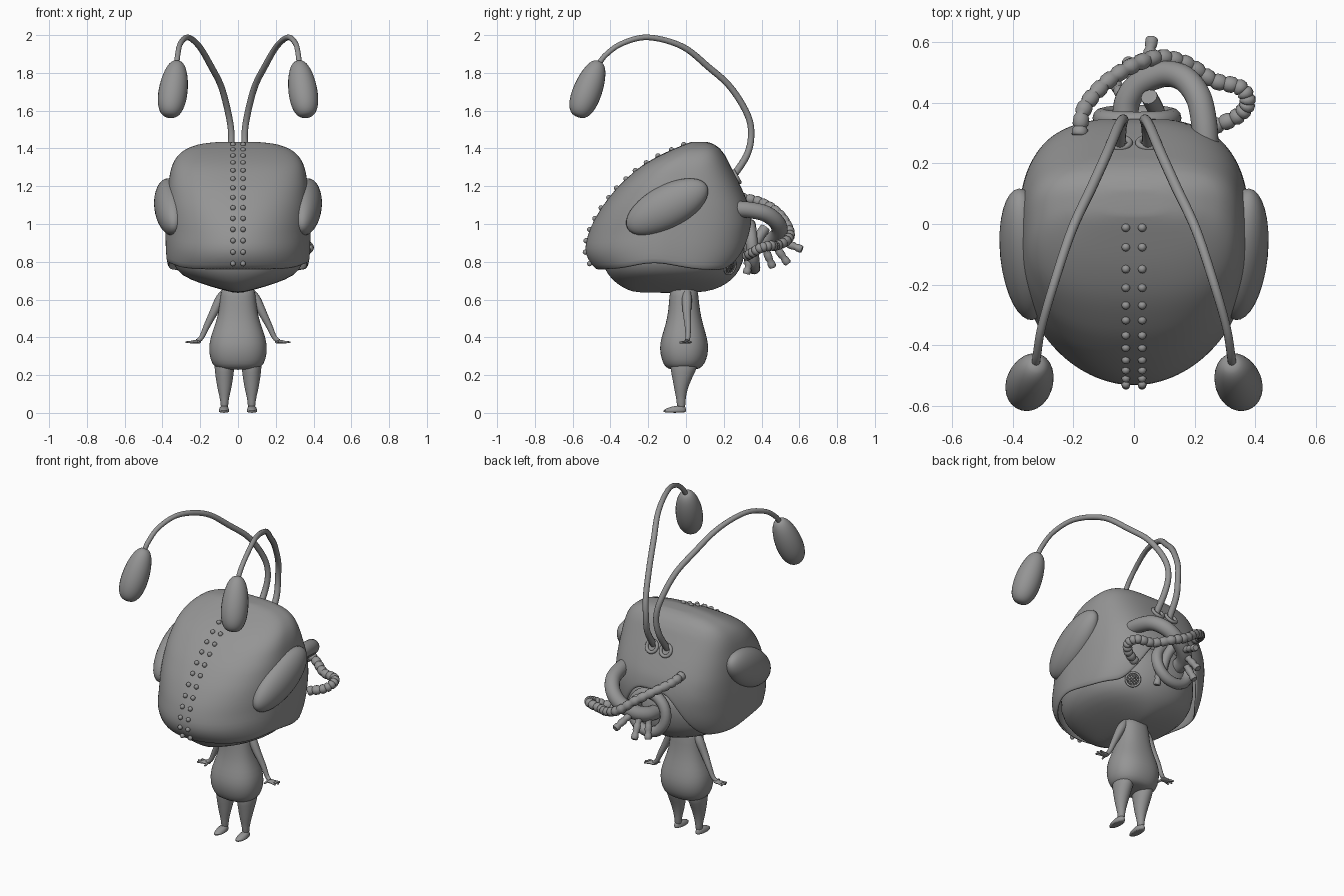
import bpy, bmesh, math
from mathutils import Vector

if "Cube" in bpy.data.objects:
    bpy.data.objects.remove(bpy.data.objects["Cube"])

grey = bpy.data.materials.new("plain grey")
grey.use_nodes = True
TONE = (0.3, 0.3, 0.3, 1)
grey.diffuse_color = TONE
grey.node_tree.nodes["Principled BSDF"].inputs["Base Color"].default_value = TONE


def finish(name, bm, subdivide=0, thickness=0, angle=50):
    """Turn a bmesh into a smooth shaded object."""
    bmesh.ops.recalc_face_normals(bm, faces=bm.faces)
    mesh = bpy.data.meshes.new(name)
    bm.to_mesh(mesh)
    bm.free()
    mesh.materials.append(grey)
    obj = bpy.data.objects.new(name, mesh)
    bpy.context.collection.objects.link(obj)
    if thickness:
        mod = obj.modifiers.new("shell", 'SOLIDIFY')
        mod.thickness, mod.offset = thickness, -1
    if subdivide:
        obj.modifiers.new("round", 'SUBSURF').levels = subdivide
        obj.modifiers["round"].render_levels = subdivide
    bpy.ops.object.select_all(action='DESELECT')
    obj.select_set(True)
    bpy.context.view_layer.objects.active = obj
    bpy.ops.object.shade_smooth_by_angle(angle=math.radians(angle))
    return obj


def skin(bm, rings, cap_start=True, cap_end=True):
    """Bridge equal rings of points with quads."""
    loops = [[bm.verts.new(p) for p in ring] for ring in rings]
    count = len(loops[0])
    for a, b in zip(loops, loops[1:]):
        for i in range(count):
            j = (i + 1) % count
            bm.faces.new((a[i], a[j], b[j], b[i]))
    if cap_start:
        bm.faces.new(loops[0])
    if cap_end:
        bm.faces.new(loops[-1])


def lookup(table, z):
    """Interpolate a table of (z, front, back, half width) rows."""
    z = max(table[0][0], min(table[-1][0], z))
    for a, b in zip(table, table[1:]):
        if z <= b[0]:
            t = (z - a[0]) / (b[0] - a[0])
            return [p + (q - p) * t for p, q in zip(a, b)][1:]


def oval(row, angle, front_power, back_power):
    """Point on a squared oval with its own squareness front and back."""
    front, back, half = row
    c, s = math.cos(angle), math.sin(angle)
    e = 2 / (front_power if s < 0 else back_power)
    x = half * math.copysign(abs(c) ** e, c)
    return x, (front + back) / 2 + (back - front) / 2 * math.copysign(abs(s) ** e, s)


def loft(name, table, power=2.0, x=0, segments=24):
    bm = bmesh.new()
    rings = []
    for z, *row in table:
        ring = [oval(row, math.tau * i / segments, power, power) for i in range(segments)]
        rings.append([(px + x, py, z) for px, py in ring])
    skin(bm, rings)
    return finish(name, bm, 1)


def spline(points, steps):
    """Catmull-Rom samples of points holding any number of values."""
    pts = [points[0]] + list(points) + [points[-1]]
    out = []
    for a, b, c, d in zip(pts, pts[1:], pts[2:], pts[3:]):
        for k in range(steps):
            t = k / steps
            out.append([q + t / 2 * (r - p + t * (2 * p - 5 * q + 4 * r - s + t * (3 * (q - r) + s - p)))
                        for p, q, r, s in zip(a, b, c, d)])
    return out + [list(points[-1])]


def tube(name, points, steps=6, sides=12, ribbed=False):
    """Sweep a circle along (x, y, z, radius) points."""
    path = spline(points, steps)
    bm = bmesh.new()
    rings, side = [], Vector((1, 0.1, 0.2))
    for i, (*p, r) in enumerate(path):
        ahead = Vector(path[min(i + 1, len(path) - 1)][:3])
        along = (ahead - Vector(path[max(i - 1, 0)][:3])).normalized()
        side = (side - along * side.dot(along)).normalized()
        up = along.cross(side)
        if ribbed:
            r *= (0.78, 1, 1, 1)[i % 4]
        rings.append([Vector(p) + r * (side * math.cos(a) + up * math.sin(a))
                      for a in (math.tau * k / sides for k in range(sides))])
    skin(bm, rings)
    return finish(name, bm)


def ball(name, centre, size, rotation=(0, 0, 0), u=32, v=18):
    bm = bmesh.new()
    bmesh.ops.create_uvsphere(bm, u_segments=u, v_segments=v, radius=1)
    obj = finish(name, bm)
    obj.location, obj.scale, obj.rotation_euler = centre, size, rotation


def ring(name, centre, normal, radius, thick):
    bm = bmesh.new()
    loops = []
    for i in range(33):
        a = math.tau * i / 32
        loops.append([((radius + thick * math.cos(b)) * math.cos(a),
                       (radius + thick * math.cos(b)) * math.sin(a), thick * math.sin(b))
                      for b in (math.tau * k / 12 for k in range(12))])
    skin(bm, loops, False, False)
    bmesh.ops.remove_doubles(bm, verts=bm.verts, dist=0.0001)
    obj = finish(name, bm)
    obj.location = centre
    obj.rotation_euler = Vector(normal).to_track_quat('Z', 'Y').to_euler()


# Helmet: open shell, narrow at the brow, boxy behind, with a wavy rim
HELMET = [(0.75, -0.47, 0.27, 0.37), (0.8, -0.52, 0.31, 0.378), (0.88, -0.54, 0.34, 0.384),
          (1.0, -0.5, 0.355, 0.384), (1.1, -0.44, 0.335, 0.38), (1.2, -0.36, 0.29, 0.372),
          (1.3, -0.25, 0.24, 0.355), (1.36, -0.15, 0.21, 0.325), (1.4, -0.06, 0.18, 0.275),
          (1.425, 0, 0.145, 0.2), (1.435, 0.03, 0.11, 0.1)]


def helmet_point(z, angle):
    squareness = 1.95 + 0.8 * max(0, min(1, (z - 0.95) / 0.35))
    return oval(lookup(HELMET, z), angle, squareness, 2.9)


def rim(x, y):
    z = 0.752 + 0.038 * math.exp(-((y + 0.17) / 0.17) ** 2)
    if y > 0.1:
        t = max(0, min(1, (0.3 - abs(x)) / 0.22))
        z += 0.27 * t * t * (3 - 2 * t)
    return z


bm = bmesh.new()
rings = []
for level in range(19):
    t = math.sin(level / 18 * math.pi / 2)
    loop = []
    for i in range(64):
        a = math.tau * i / 64
        low = rim(*helmet_point(0.8, a))
        z = low + (1.435 - low) * t
        loop.append((*helmet_point(z, a), z))
    rings.append(loop)
skin(bm, rings, cap_start=False)
finish("helmet", bm, subdivide=1, thickness=0.015)

# Head inside the helmet, with a keeled chin
loft("head", [(0.635, -0.26, 0.06, 0.015), (0.65, -0.31, 0.15, 0.08), (0.685, -0.37, 0.22, 0.2),
              (0.725, -0.41, 0.265, 0.3), (0.79, -0.45, 0.305, 0.355), (0.92, -0.43, 0.328, 0.36),
              (1.05, -0.35, 0.31, 0.3)], power=2.2, segments=32)

# Rows of studs over the brow, closer together towards the crown
for n in range(14):
    z = 0.79 + 0.63 * math.sin(n / 13 * 1.15) / math.sin(1.15)
    for x in (-0.027, 0.027):
        ball("stud", (x, lookup(HELMET, z)[0], z), [0.014] * 3, u=12, v=8)

# Eyes, antennae, arms and legs on both sides
for m in (-1, 1):
    ball("eye", (m * 0.358, -0.1, 1.09), (0.084, 0.24, 0.115), (math.radians(28), 0, m * -0.1))
    ring("antenna_socket", (m * 0.048, 0.268, 1.25), (0, 0.87, 0.5), 0.034, 0.01)
    tube("antenna", [(m * x, y, z, r) for x, y, z, r in (
        (0.048, 0.24, 1.24, 0.019), (0.042, 0.32, 1.36, 0.018), (0.035, 0.345, 1.47, 0.017),
        (0.05, 0.325, 1.58, 0.017), (0.088, 0.235, 1.725, 0.017), (0.14, 0.12, 1.83, 0.017),
        (0.205, -0.02, 1.94, 0.016), (0.265, -0.2, 1.988, 0.015), (0.305, -0.34, 1.955, 0.014),
        (0.32, -0.43, 1.89, 0.014), (0.325, -0.47, 1.83, 0.014))])
    # Club built as a rounded sweep, fuller towards its lower end
    top, bottom = Vector((m * 0.32, -0.46, 1.862)), Vector((m * 0.364, -0.575, 1.567))
    club = []
    for k in range(13):
        a = math.pi * k / 12
        t = (1 - math.cos(a)) / 2
        club.append((*top.lerp(bottom, t), max(0.004, 0.076 * math.sin(a) ** 0.75 * (0.88 + 0.24 * t))))
    tube("antenna_club", club, steps=2, sides=24)

    tube("arm", [(m * x, y, z, r) for x, y, z, r in (
        (0.065, 0.005, 0.645, 0.02), (0.095, 0.005, 0.6, 0.026), (0.13, 0.005, 0.53, 0.022),
        (0.165, 0.01, 0.46, 0.017), (0.193, 0.01, 0.4, 0.013), (0.215, 0.005, 0.38, 0.012))])
    ball("hand", (m * 0.225, 0.005, 0.376), (0.03, 0.022, 0.009), (0, 0, 0), 16, 10)
    for k in (-1, 0, 1):
        tube("finger", [(m * 0.23, 0.005 + k * 0.01, 0.376, 0.008),
                        (m * (0.277 - abs(k) * 0.008), 0.005 + k * 0.023, 0.374, 0.005)], 3, 8)
    tube("thumb", [(m * 0.21, -0.005, 0.376, 0.007), (m * 0.205, -0.034, 0.372, 0.005)], 3, 8)

    loft("leg", [(0.02, -0.05, -0.002, 0.023), (0.06, -0.048, -0.004, 0.019),
                 (0.12, -0.062, 0.006, 0.036), (0.18, -0.072, 0.03, 0.046),
                 (0.25, -0.088, 0.068, 0.056), (0.29, -0.08, 0.06, 0.05)], x=m * 0.072, segments=16)
    loft("foot", [(0, -0.122, 0.002, 0.026), (0.012, -0.125, 0.003, 0.029), (0.024, -0.105, 0, 0.025),
                  (0.038, -0.065, -0.004, 0.019)], x=m * 0.074, segments=16)

# Torso
loft("torso", [(0.228, -0.08, 0.055, 0.085), (0.24, -0.11, 0.085, 0.125), (0.28, -0.13, 0.11, 0.148),
               (0.34, -0.142, 0.122, 0.156), (0.4, -0.132, 0.112, 0.148), (0.47, -0.107, 0.09, 0.12),
               (0.54, -0.094, 0.074, 0.102), (0.62, -0.088, 0.066, 0.094), (0.68, -0.082, 0.06, 0.086)], power=2.3)

# Breathing port at the back with its hoses
ring("port_ring", (0.01, 0.35, 0.88), (0, 1, 0.1), 0.115, 0.032)
ball("port_plate", (0.01, 0.33, 0.88), (0.11, 0.03, 0.11))
tube("thick_pipe", [(0.238, 0.24, 1.08, 0.042), (0.232, 0.33, 1.075, 0.043), (0.212, 0.42, 1.055, 0.043),
                    (0.165, 0.48, 1.01, 0.043), (0.1, 0.495, 0.96, 0.043), (0.025, 0.465, 0.92, 0.043),
                    (-0.02, 0.41, 0.9, 0.043), (-0.03, 0.34, 0.89, 0.043)], sides=20)
tube("ribbed_hose", [(-0.18, 0.29, 1.14, 0.027), (-0.165, 0.38, 1.12, 0.027), (-0.1, 0.46, 1.08, 0.027),
                     (-0.01, 0.52, 1.02, 0.027), (0.08, 0.55, 0.95, 0.027), (0.17, 0.53, 0.91, 0.027),
                     (0.26, 0.475, 0.885, 0.027), (0.35, 0.45, 0.885, 0.027), (0.375, 0.4, 0.875, 0.027),
                     (0.34, 0.355, 0.85, 0.027), (0.26, 0.32, 0.83, 0.027)], steps=10, ribbed=True)
tube("drop_pipe", [(0.05, 0.42, 0.98, 0.028), (0.075, 0.37, 0.9, 0.028), (0.08, 0.33, 0.78, 0.028)])
for start, end in (((0.04, 0.5, 0.91), (0.06, 0.615, 0.865)), ((0, 0.46, 0.9), (-0.02, 0.54, 0.79)),
                   ((-0.03, 0.41, 0.89), (-0.06, 0.46, 0.77)), ((0.1, 0.35, 0.85), (0.1, 0.32, 0.735))):
    tube("hose_stub", [(*start, 0.021), (*end, 0.021)], steps=12, ribbed=True)

# Round grille on the lower back of the head
normal = Vector((0.6, 0.7, -0.35)).normalized()
centre = Vector((0.205, 0.235, 0.772))
ring("grille_rim", centre, normal, 0.04, 0.006)
across = normal.orthogonal().normalized()
for axis in (across, normal.cross(across)):
    other = axis.cross(normal)
    for k in (-2, -1, 0, 1, 2):
        half = math.sqrt(1 - (k / 3) ** 2) * 0.04
        mid = centre + other * k * 0.013
        tube("grille_bar", [(*(mid - axis * half), 0.003), (*(mid + axis * half), 0.003)], 1, 6)
